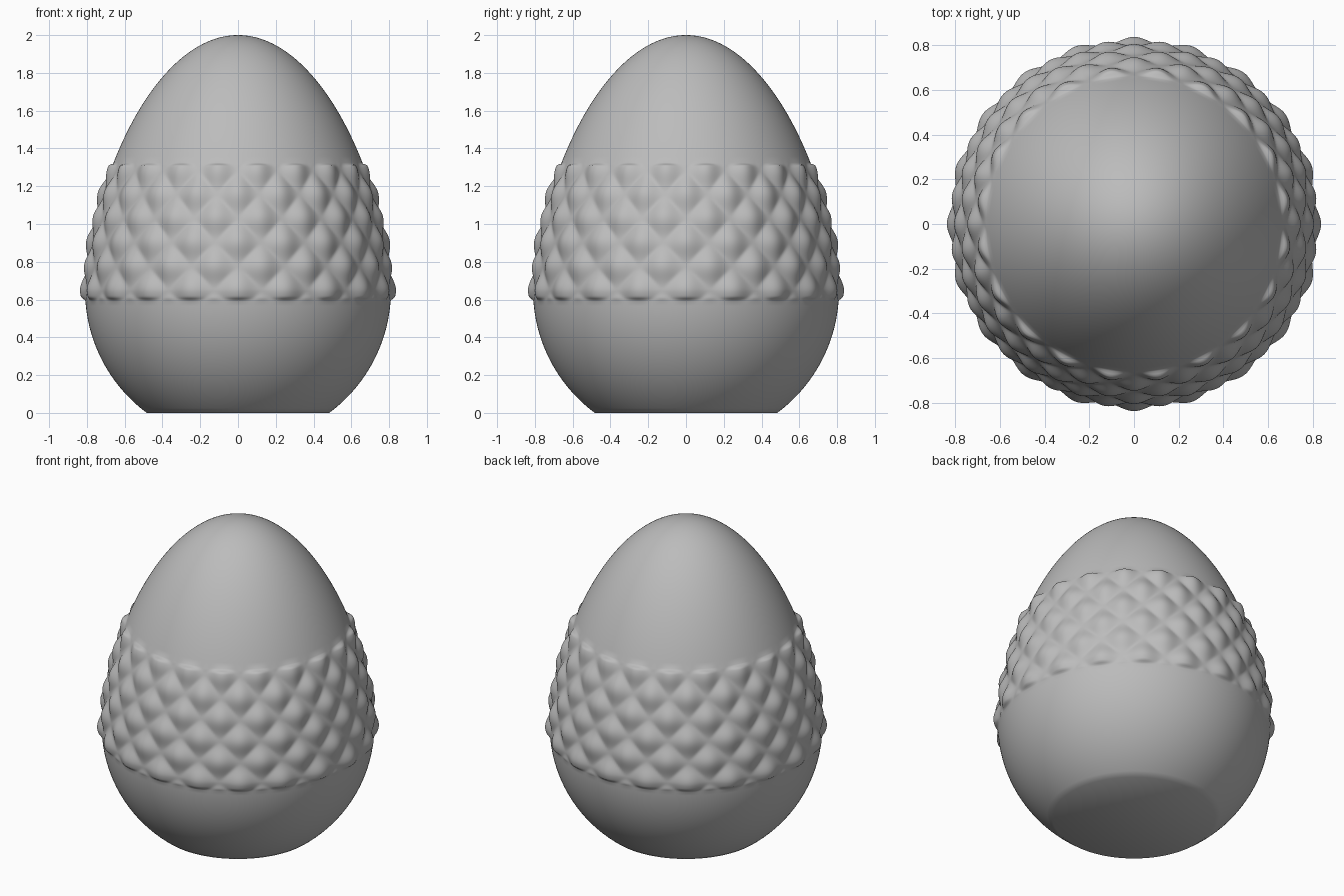
import bpy, bmesh, math

if "Cube" in bpy.data.objects:
    bpy.data.objects.remove(bpy.data.objects["Cube"])

SEGMENTS = 400
CENTRE_Z, RADIUS, TOP_H = 0.65, 0.81, 1.35
BAND_LOW, BAND_HIGH = 0.59, 1.325


def radius_at(z):
    """Egg profile: round below the widest point, tapering above it."""
    if z <= CENTRE_Z:
        return math.sqrt(RADIUS ** 2 - (z - CENTRE_Z) ** 2)
    t = min((z - CENTRE_Z) / TOP_H, 1.0)
    return RADIUS * math.sqrt(1 - t * t) * (1 - 0.122 * t)


def smooth(x):
    x = max(0.0, min(1.0, x))
    return x * x * (3 - 2 * x)


def bump(angle, z):
    """Raised diamond lattice, limited to the middle band."""
    fade = smooth((z - BAND_LOW) / 0.025) * smooth((BAND_HIGH - z) / 0.025)
    if fade == 0:
        return 0.0
    k = math.pi / 2 / 0.1275
    u, v = 10 * angle + k * (z - 0.65), 10 * angle - k * (z - 0.65)
    return 0.027 * fade * abs(math.cos(u) * math.cos(v)) ** 1.2


def spaced(a, b, n):
    return [a + (b - a) * i / n for i in range(n)]


# ring heights: dense in the band, tightening towards the tip
heights = spaced(0, BAND_LOW, 24) + spaced(BAND_LOW, BAND_HIGH, 100)
tip_angle = math.acos((BAND_HIGH - CENTRE_Z) / TOP_H)
heights += [CENTRE_Z + TOP_H * math.cos(tip_angle * (1 - i / 36)) for i in range(36)]

# egg body with patterned band
bm = bmesh.new()
rings = []
for z in heights:
    r = radius_at(z)
    slope = (radius_at(z + 0.001) - radius_at(max(z - 0.001, 0))) / 0.002
    length = math.hypot(1, slope)
    ring = []
    for i in range(SEGMENTS):
        a = 2 * math.pi * i / SEGMENTS
        h = bump(a, z)
        rr = r + h / length
        ring.append(bm.verts.new((rr * math.cos(a), rr * math.sin(a), z - h * slope / length)))
    rings.append(ring)
for low, high in zip(rings, rings[1:]):
    for i in range(SEGMENTS):
        j = (i + 1) % SEGMENTS
        bm.faces.new((low[i], low[j], high[j], high[i]))

# closed tip and flat underside
tip = bm.verts.new((0, 0, 2))
for i in range(SEGMENTS):
    bm.faces.new((rings[-1][i], rings[-1][(i + 1) % SEGMENTS], tip))
bm.faces.new(rings[0][::-1])

mesh = bpy.data.meshes.new("egg_body")
bm.to_mesh(mesh)
bm.free()
egg = bpy.data.objects.new("egg_body", mesh)
bpy.context.collection.objects.link(egg)

grey = bpy.data.materials.new("plain_grey")
grey.diffuse_color = (0.5, 0.5, 0.5, 1)
grey.use_nodes = True
grey.node_tree.nodes["Principled BSDF"].inputs["Base Color"].default_value = grey.diffuse_color
mesh.materials.append(grey)

bpy.context.view_layer.objects.active = egg
egg.select_set(True)
bpy.ops.object.shade_smooth_by_angle(angle=math.radians(45))
